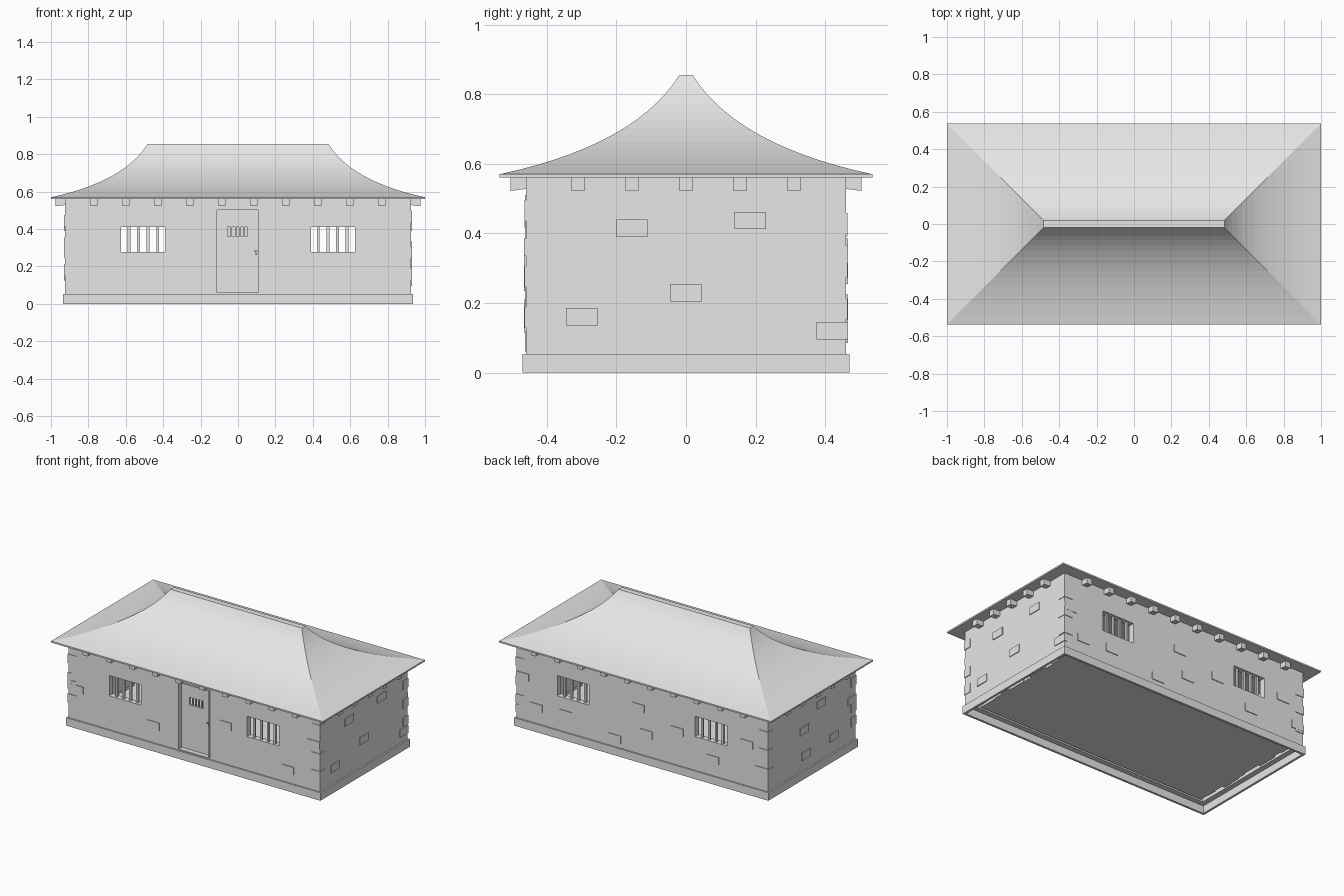
import bpy, bmesh, random
from mathutils import Matrix, Vector

random.seed(4)
if "Cube" in bpy.data.objects:
    bpy.data.objects.remove(bpy.data.objects["Cube"])

stone = bpy.data.materials.new("pale_grey")
stone.use_nodes = True
GREY = (0.8, 0.8, 0.8, 1)
stone.diffuse_color = GREY
stone.node_tree.nodes["Principled BSDF"].inputs["Base Color"].default_value = GREY


def finish(name, bm):
    bmesh.ops.recalc_face_normals(bm, faces=bm.faces)
    mesh = bpy.data.meshes.new(name)
    bm.to_mesh(mesh)
    bm.free()
    mesh.materials.append(stone)
    obj = bpy.data.objects.new(name, mesh)
    bpy.context.collection.objects.link(obj)
    return obj


def add_box(bm, lo, hi):
    lo, hi = Vector(lo), Vector(hi)
    mat = Matrix.Translation((lo + hi) / 2) @ Matrix.Diagonal((*(hi - lo), 1))
    return bmesh.ops.create_cube(bm, size=1, matrix=mat)["verts"]


def boxes(name, spans):
    bm = bmesh.new()
    for lo, hi in spans:
        add_box(bm, lo, hi)
    return finish(name, bm)


def cut(obj, spans):
    """Subtract boxes from an object and bake the result."""
    for lo, hi in spans:
        cutter = boxes("cutter", [(lo, hi)])
        cutter.hide_render = True
        mod = obj.modifiers.new("cut", "BOOLEAN")
        mod.operation = "DIFFERENCE"
        mod.solver = "EXACT"
        mod.object = cutter
        bpy.context.view_layer.update()
        graph = bpy.context.evaluated_depsgraph_get()
        baked = bpy.data.meshes.new_from_object(obj.evaluated_get(graph))
        obj.modifiers.clear()
        obj.data = baked
        bpy.data.objects.remove(cutter)


WX, WY, EAVE = 0.925, 0.46, 0.56
WIN_X, WIN_Z = (0.39, 0.625), (0.277, 0.412)

# Hollow walls with windows through front and back, and a doorway
walls = boxes("walls", [((-WX, -WY, 0.05), (WX, WY, EAVE))])
cut(walls, [
    ((-0.885, -0.42, 0), (0.885, 0.42, 0.7)),
    ((WIN_X[0], -0.6, WIN_Z[0]), (WIN_X[1], 0.6, WIN_Z[1])),
    ((-WIN_X[1], -0.6, WIN_Z[0]), (-WIN_X[0], 0.6, WIN_Z[1])),
    ((-0.12, -0.6, 0.06), (0.115, -0.3, 0.51)),
])

# Plinth around the foot of the walls
plinth = boxes("plinth", [((-0.935, -0.47, 0), (0.935, 0.47, 0.053))])
cut(plinth, [((-0.92, -0.455, -0.1), (0.92, 0.455, 0.1))])

# Floor planks with uneven ends
planks, count = [], 12
step = 0.8 / count
for i in range(count):
    y = -0.4 + i * step
    planks.append(((-0.85 - random.uniform(0, 0.02), y, 0.045),
                   (0.85 + random.uniform(0, 0.02), y + step, 0.06)))
boxes("floor_planks", planks)

# Window bars
bars = []
for side in (-1, 1):
    for i in range(4):
        x = side * (0.43 + i * 0.051)
        for y in (-0.44, 0.44):
            bars.append(((x - 0.007, y - 0.007, 0.27), (x + 0.007, y + 0.007, 0.42)))
boxes("window_bars", bars)

# Door, its grille and handle
door = boxes("door", [((-0.113, -0.432, 0.062), (0.108, -0.415, 0.503))])
cut(door, [((-0.055, -0.5, 0.36), (0.05, -0.3, 0.41))])
boxes("door_grille", [((x - 0.004, -0.428, 0.355), (x + 0.004, -0.42, 0.415))
                      for x in (-0.035, -0.013, 0.009, 0.031)])
boxes("door_handle", [((0.085, -0.452, 0.278), (0.106, -0.444, 0.286)),
                      ((0.094, -0.452, 0.262), (0.102, -0.43, 0.284))])
boxes("door_frame", [((-0.12, -0.462, 0.06), (-0.113, -0.415, 0.51)),
                     ((0.108, -0.462, 0.06), (0.115, -0.415, 0.51)),
                     ((-0.12, -0.462, 0.503), (0.115, -0.415, 0.51))])

# Hipped roof swept up along a concave curve
bm = bmesh.new()
RUN, RISE, STEPS = 0.517, 0.285, 14
levels = [(0, EAVE)]
for i in range(STEPS + 1):
    t = i / STEPS
    bend = 2 * t * (1 - t)
    levels.append((bend * 0.39 + t * t * RUN, 0.57 + bend * 0.083 + t * t * RISE))
rings = []
for inset, z in levels:
    hx, hy = 1 - inset, 0.536 - inset
    rings.append([bm.verts.new((sx * hx, sy * hy, z))
                  for sx, sy in ((-1, -1), (1, -1), (1, 1), (-1, 1))])
for low, high in zip(rings, rings[1:]):
    for k in range(4):
        n = (k + 1) % 4
        bm.faces.new((low[k], low[n], high[n], high[k]))
bm.faces.new(rings[0])
bm.faces.new(rings[-1])
finish("roof", bm)

# Rafter ends under the eaves, dipping outward
bm = bmesh.new()


def rafter(x, y, axis, side):
    half, start, end = 0.019, (WX, WY)[axis] - 0.03, (0.975, 0.505)[axis]
    lo, hi = [x - half, y - half, 0.532], [x + half, y + half, EAVE]
    lo[axis], hi[axis] = sorted((side * start, side * end))
    for v in add_box(bm, lo, hi):
        if v.co.z < 0.54 and abs(v.co[axis]) > end - 0.01:
            v.co.z = 0.522


for side in (-1, 1):
    for i in range(10):
        rafter(-0.77 + i * 0.171, 0, 1, side)
    for i in range(5):
        rafter(0, -0.31 + i * 0.155, 0, side)
finish("rafter_ends", bm)

# Slightly raised stones: (along wall, height) centres on each wall
stones = {
    (1, -1): [(0.69, 0.14), (-0.3, 0.17), (0.23, 0.31), (-0.86, 0.26), (0.88, 0.36)],
    (1, 1): [(-0.77, 0.33), (-0.52, 0.16), (-0.26, 0.28), (0.03, 0.36), (0.2, 0.11),
             (-0.03, 0.2), (0.56, 0.17), (0.88, 0.34), (0.78, 0.16), (-0.88, 0.18)],
    (0, 1): [(-0.155, 0.415), (0.185, 0.437), (0.42, 0.12), (0, 0.23), (-0.3, 0.16)],
    (0, -1): [(-0.1, 0.43), (0.08, 0.32), (0.06, 0.15), (-0.23, 0.16), (-0.42, 0.33)],
}
raised = []
for (axis, side), spots in stones.items():
    face = (WX, WY)[axis]
    for u, z in spots:
        lo, hi = [u - 0.045] * 2 + [z - 0.025], [u + 0.045] * 2 + [z + 0.025]
        lo[axis], hi[axis] = sorted((side * (face - 0.02), side * (face + 0.005)))
        raised.append((lo, hi))
# Corner stones wrapping the four edges
for sx in (-1, 1):
    for sy in (-1, 1):
        for z in (0.16, 0.3, 0.44):
            z += random.uniform(-0.03, 0.03)
            xs = sorted((sx * (WX - 0.06), sx * (WX + 0.004)))
            ys = sorted((sy * (WY - 0.05), sy * (WY + 0.004)))
            raised.append(((xs[0], ys[0], z - 0.03), (xs[1], ys[1], z + 0.03)))
# Keep the interior clear of the corner blocks
boxes("raised_stones", raised)
